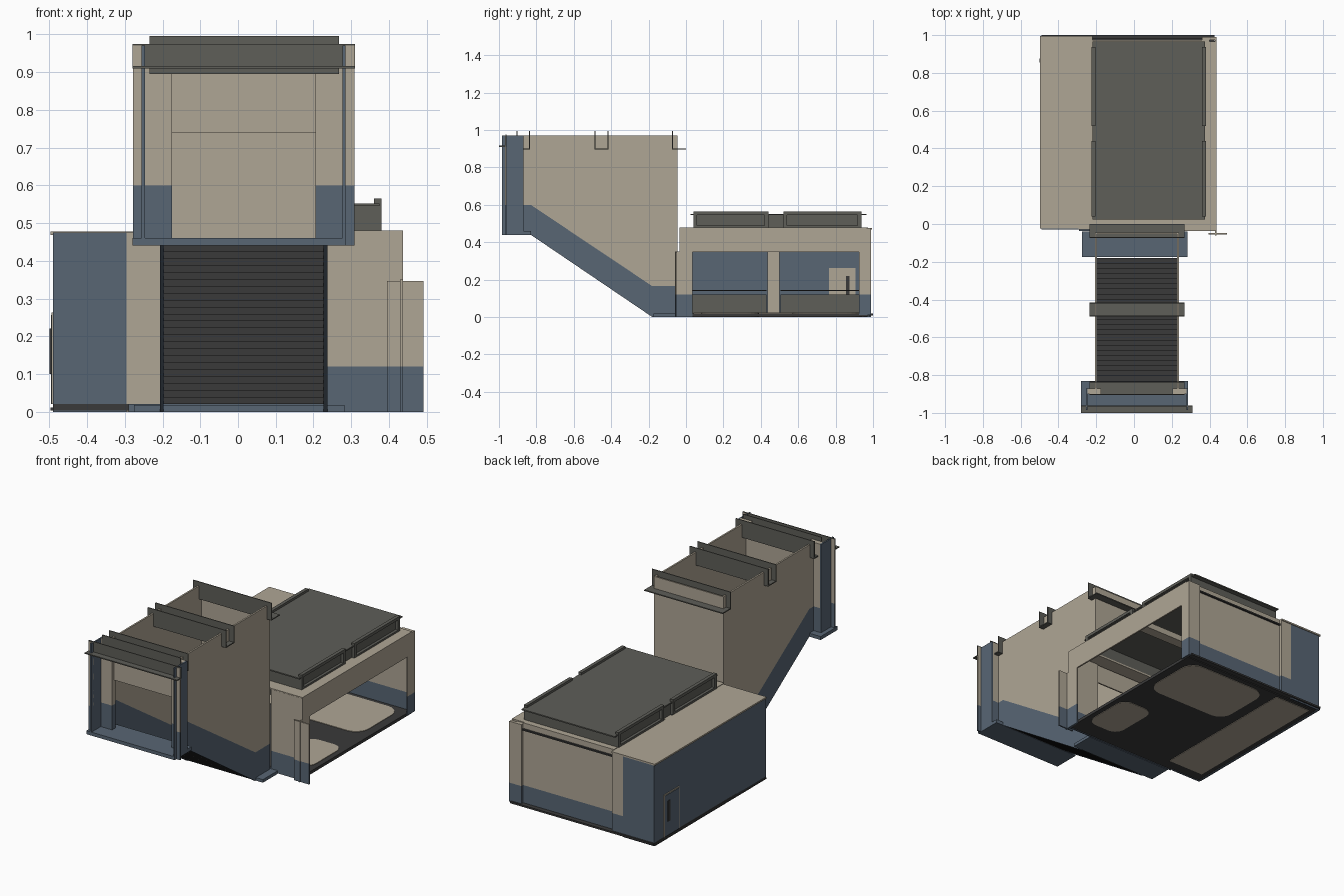
import bpy, bmesh

cube = bpy.data.objects.get("Cube")
if cube:
    bpy.data.objects.remove(cube, do_unlink=True)


def material(name, rgb):
    m = bpy.data.materials.new(name)
    m.use_nodes = True
    m.diffuse_color = (*rgb, 1)
    bsdf = m.node_tree.nodes["Principled BSDF"]
    bsdf.inputs["Base Color"].default_value = (*rgb, 1)
    bsdf.inputs["Roughness"].default_value = 0.9
    return m


BEIGE = material("warm beige", (0.43, 0.38, 0.30))
BLUE = material("slate blue", (0.098, 0.133, 0.175))
GREY = material("roof grey", (0.112, 0.112, 0.098))
DARK = material("charcoal", (0.042, 0.042, 0.042))
T = 0.008      # sheet thickness
MID = 0.015    # centre line of the stairway


def finish(name, bm, mat):
    bmesh.ops.recalc_face_normals(bm, faces=bm.faces)
    mesh = bpy.data.meshes.new(name)
    bm.to_mesh(mesh)
    bm.free()
    mesh.materials.append(mat)
    ob = bpy.data.objects.new(name, mesh)
    bpy.context.collection.objects.link(ob)
    return ob


def box(name, x, y, z, mat, round_corners=0):
    bm = bmesh.new()
    bmesh.ops.create_cube(bm, size=1)
    for v in bm.verts:
        v.co = [r[0] + (c + 0.5) * (r[1] - r[0]) for c, r in zip(v.co, (x, y, z))]
    if round_corners:
        upright = [e for e in bm.edges if abs(e.verts[0].co.z - e.verts[1].co.z) > 1e-4]
        bmesh.ops.bevel(bm, geom=upright, offset=round_corners, segments=5,
                        profile=0.5, affect='EDGES')
    return finish(name, bm, mat)


def banded(name, x, y, z, split, low=BLUE, high=BEIGE):
    box(name + "_base", x, y, (z[0], split), low)
    box(name + "_upper", x, y, (split, z[1]), high)


def prism(name, profile, x, mat):
    # extrude a (y, z) outline along x
    bm = bmesh.new()
    a, b = ([bm.verts.new((px, y, z)) for y, z in profile] for px in x)
    bm.faces.new(a)
    bm.faces.new(b)
    for i in range(len(a)):
        j = (i + 1) % len(a)
        bm.faces.new((a[i], a[j], b[j], b[i]))
    return finish(name, bm, mat)


# ---------- stairway ----------
upper = [(-0.87, 0.97), (-0.87, 0.6), (-0.83, 0.6), (-0.18, 0.165), (-0.045, 0.165), (-0.045, 0.97)]
lower = [(-0.87, 0.6), (-0.87, 0.44), (-0.83, 0.44), (-0.18, 0.0), (-0.045, 0.0),
         (-0.045, 0.165), (-0.18, 0.165), (-0.83, 0.6)]
for side, s in (("left", 1), ("right", -1)):
    xs = sorted((MID + s * 0.212, MID + s * 0.222))
    prism(f"stair_wall_{side}", upper, xs, BEIGE)
    prism(f"stair_skirt_{side}", lower, xs, BLUE)
    # entrance pillar: side return, rear plate, front lip
    outer = sorted((MID + s * 0.262, MID + s * 0.27))
    box(f"entrance_return_{side}", outer, (-0.985, -0.87), (0.44, 0.97), BLUE)
    banded(f"entrance_pillar_{side}", sorted((MID + s * 0.19, MID + s * 0.262)),
           (-0.9, -0.87), (0.44, 0.97), 0.6)
    banded(f"entrance_lip_{side}", sorted((MID + s * 0.262, MID + s * 0.293)),
           (-0.968, -0.96), (0.44, 0.97), 0.6)

# stepped sheet, open on both sides
STEPS = 24
bm = bmesh.new()
path = []
for i in range(STEPS + 1):
    y, z = -0.83 + i * 0.65 / STEPS, 0.46 - i * 0.44 / STEPS
    path.append((y, z))
    if i < STEPS:
        path.append((y, z - 0.44 / STEPS))
rows = [[bm.verts.new((MID + s * 0.215, y, z)) for s in (-1, 1)] for y, z in path]
for p, q in zip(rows, rows[1:]):
    bm.faces.new((p[0], p[1], q[1], q[0]))
finish("stair_steps", bm, DARK)

box("entrance_floor", (-0.28, 0.285), (-0.985, -0.83), (0.44, 0.46), BLUE)
box("stair_foot_floor", (-0.275, 0.282), (-0.175, -0.04), (0, 0.018), BLUE)
box("entrance_lintel", (-0.175, 0.205), (-0.88, -0.87), (0.74, 0.9), BEIGE)
box("stair_end_wall", (-0.205, 0.235), (-0.053, -0.045), (0.37, 0.97), BEIGE)


def channel(name, y0, y1, x, z, plates):
    # open sheet channel: bottom flange plus upright plates
    box(name + "_flange", x, (y0, y1), (z[0], z[0] + 0.006), GREY)
    for i, y in enumerate(plates):
        box(f"{name}_plate_{i}", x, (y, y + 0.005), z, GREY)


span, rise = (-0.235, 0.267), (0.895, 0.995)
channel("entrance_beam", -1.0, -0.96, (-0.28, 0.31), (0.91, 0.975), [-0.965])
channel("front_beam", -0.905, -0.835, span, rise, [-0.905, -0.84])
channel("middle_beam", -0.49, -0.415, span, rise, [-0.49, -0.42])
channel("rear_beam", -0.075, 0.0, span, rise, [-0.075])

# ---------- hall floor ----------
box("hall_floor", (-0.49, 0.43), (-0.03, 0.97), (0.003, 0.02), DARK)
box("floor_patch_large", (-0.15, 0.38), (0.57, 0.94), (0, 0.023), BEIGE, 0.08)
box("floor_patch_small", (0.19, 0.4), (0.08, 0.39), (0, 0.023), BEIGE, 0.06)
box("floor_strip", (-0.45, -0.22), (0.04, 0.95), (0, 0.023), BEIGE)
box("floor_front_edge", (-0.29, 0.235), (-0.036, -0.03), (0, 0.02), BLUE)
box("floor_back_edge", (-0.49, 0.425), (0.965, 1.0), (0.008, 0.018), DARK)

# ---------- hall walls ----------
box("front_wall_right", (-0.295, -0.205), (-0.03, -0.022), (0.018, 0.475), BEIGE)
banded("front_wall_left", (0.235, 0.437), (-0.036, -0.028), (0, 0.475), 0.12)
banded("back_wall", (-0.295, 0.4), (0.965, 0.973), (0.01, 0.475), 0.12)
for i, x in enumerate(((-0.29, -0.22), (0.36, 0.432))):
    banded(f"back_pilaster_{i}", x, (0.973, 0.99), (0.01, 0.475), 0.12)
box("back_wall_trim", (-0.22, 0.36), (0.973, 0.984), (0.44, 0.448), DARK)

# open side: fascia and corner posts made of crossed sheets
box("open_side_fascia", (0.428, 0.437), (-0.035, 0.965), (0.348, 0.48), BEIGE)
banded("front_post_face", (0.395, 0.492), (-0.055, -0.047), (0, 0.347), 0.12)
banded("front_post_side", (0.429, 0.437), (-0.06, 0.035), (0, 0.35), 0.12)
banded("back_post_face", (0.395, 0.437), (0.982, 0.99), (0.01, 0.475), 0.12)
banded("back_post_side", (0.429, 0.437), (0.925, 0.99), (0.01, 0.475), 0.12)

# inner low wall with rail and middle column
for i, y in enumerate(((0.035, 0.43), (0.505, 0.925))):
    box(f"low_wall_{i}", (-0.3, -0.285), y, (0.02, 0.12), GREY)
    box(f"low_rail_{i}", (-0.3, -0.285), y, (0.138, 0.144), DARK)
box("middle_column", (-0.31, -0.28), (0.435, 0.5), (0.02, 0.475), BEIGE)

# ---------- side annex ----------
box("annex_side_wall", (-0.49, -0.482), (-0.025, 0.99), (0, 0.475), BLUE)
box("annex_front_wall", (-0.49, -0.295), (-0.03, -0.022), (0, 0.475), BLUE)
box("annex_back_wall", (-0.49, -0.29), (0.982, 0.99), (0, 0.475), BLUE)
box("annex_roof", (-0.497, -0.22), (-0.025, 0.995), (0.468, 0.477), BEIGE)
box("annex_base_trim", (-0.497, -0.488), (-0.025, 0.99), (0.004, 0.012), DARK)
box("door_inner", (-0.482, -0.478), (0.765, 0.905), (0.02, 0.263), BEIGE)
box("door_frame", (-0.494, -0.49), (0.765, 0.905), (0.02, 0.263), BEIGE)
box("door_panel", (-0.496, -0.49), (0.772, 0.898), (0.02, 0.256), BLUE)
for i, x in enumerate(((-0.499, -0.496), (-0.478, -0.474))):
    box(f"door_handle_{i}", x, (0.855, 0.875), (0.1, 0.22), DARK)

# ---------- hall roof ----------
box("roof_left_strip", (0.36, 0.437), (-0.035, 0.965), (0.47, 0.48), BEIGE)
box("roof_front_strip", (-0.22, 0.36), (-0.035, 0.05), (0.47, 0.48), BEIGE)
box("roof_back_strip", (-0.22, 0.36), (0.93, 0.973), (0.47, 0.48), BEIGE)
box("ceiling_cross_beam", (-0.3, 0.43), (0.44, 0.5), (0.44, 0.475), BEIGE)
box("roof_top", (-0.22, 0.375), (0.025, 0.965), (0.545, 0.552), GREY)
box("roof_end_front", (-0.22, 0.37), (0.04, 0.048), (0.475, 0.546), GREY)
box("roof_end_back", (-0.22, 0.37), (0.93, 0.938), (0.475, 0.546), GREY)
for side, x, s in (("left", 0.36, 1), ("right", -0.205, -1)):
    box(f"roof_side_{side}", (x - T / 2, x + T / 2), (0.04, 0.938), (0.475, 0.546), GREY)
    edge = sorted((x, x + s * 0.02))
    # two raised frames along each side
    for i, (y0, y1) in enumerate(((0.04, 0.44), (0.52, 0.938))):
        tag = f"roof_frame_{side}_{i}"
        box(tag + "_top", edge, (y0, y1), (0.548, 0.565), GREY)
        box(tag + "_bottom", edge, (y0, y1), (0.478, 0.49), GREY)
        for j, y in enumerate((y0, y1 - 0.02)):
            box(f"{tag}_post_{j}", edge, (y, y + 0.02), (0.49, 0.548), GREY)
